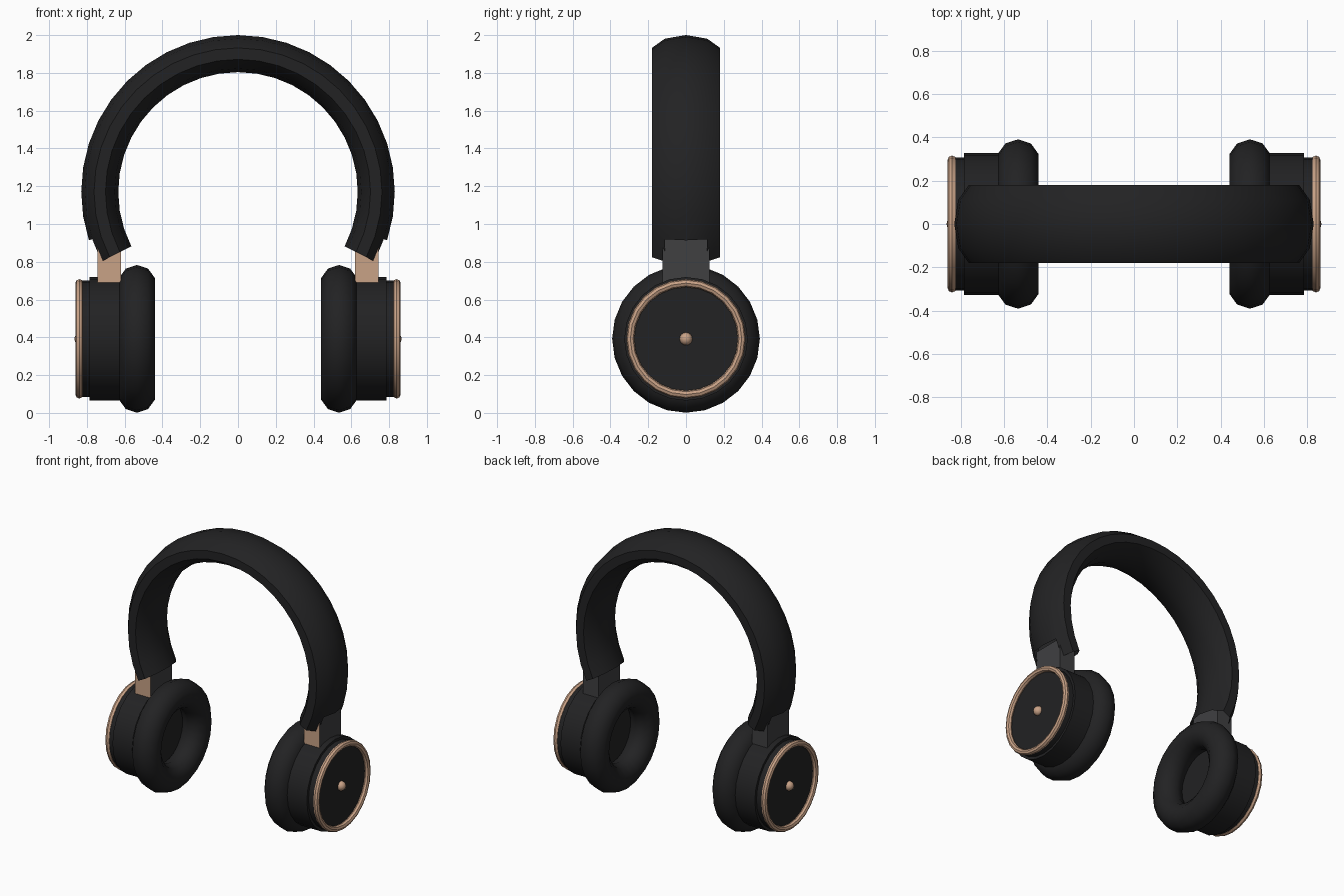
import bpy, bmesh
from math import sin, cos, pi, radians

if "Cube" in bpy.data.objects:
    bpy.data.objects.remove(bpy.data.objects["Cube"])


def material(name, rgb):
    m = bpy.data.materials.new(name)
    m.diffuse_color = (*rgb, 1)
    m.use_nodes = True
    m.node_tree.nodes["Principled BSDF"].inputs["Base Color"].default_value = m.diffuse_color
    return m


BLACK = material("matte_black", (0.016, 0.016, 0.017))
GREY = material("dark_grey", (0.05, 0.05, 0.053))
TAN = material("copper", (0.58, 0.36, 0.24))
CUP_Z = 0.392


def finish(name, bm, mats, smooth=True):
    bmesh.ops.recalc_face_normals(bm, faces=bm.faces)
    me = bpy.data.meshes.new(name)
    bm.to_mesh(me)
    bm.free()
    for m in mats:
        me.materials.append(m)
    ob = bpy.data.objects.new(name, me)
    bpy.context.collection.objects.link(ob)
    if smooth:
        bpy.ops.object.select_all(action='DESELECT')
        ob.select_set(True)
        bpy.context.view_layer.objects.active = ob
        bpy.ops.object.shade_smooth_by_angle(angle=radians(40))
    return ob


def lathe(name, profile, side, mat, closed=False, n=24):
    """Spin (x, radius) points about the cup's x axis; open profiles get end caps."""
    bm = bmesh.new()
    rings = [[bm.verts.new((side * x, r * cos(2 * pi * i / n), CUP_Z + r * sin(2 * pi * i / n)))
              for i in range(n)] for x, r in profile]
    pairs = list(zip(rings, rings[1:]))
    if closed:
        pairs.append((rings[-1], rings[0]))
    else:
        bm.faces.new(rings[0])
        bm.faces.new(rings[-1])
    for a, b in pairs:
        for i in range(n):
            j = (i + 1) % n
            bm.faces.new((a[i], a[j], b[j], b[i]))
    return finish(name, bm, [mat])


def circle(x, major, minor, n):
    return [(x + minor * cos(pi / 2 + 2 * pi * k / n), major + minor * sin(pi / 2 + 2 * pi * k / n))
            for k in range(n)]


# Headband: ten-sided oval swept along an arc, with an outer slot at each end
bm = bmesh.new()
SEG, SIDES = 26, 10
rings = []
for i in range(SEG + 1):
    a = radians(-27 + 9 * i)
    ring = []
    for k in range(SIDES):
        t = 2 * pi * k / SIDES
        r = 0.732 + 0.098 * cos(t)
        ring.append(bm.verts.new((r * cos(a), 0.19 * sin(t), 1.17 + r * sin(a))))
    rings.append(ring)
for i in range(SEG):
    for k in range(SIDES):
        if i in (0, SEG - 1) and k in (0, SIDES - 1):
            continue
        j = (k + 1) % SIDES
        bm.faces.new((rings[i][k], rings[i][j], rings[i + 1][j], rings[i + 1][k]))
finish("headband", bm, [BLACK])

for side, label in ((-1, "left"), (1, "right")):
    # Slider: grey block with a copper front face
    bm = bmesh.new()
    bmesh.ops.create_cube(bm, size=1)
    for v in bm.verts:
        v.co = (side * 0.6825 + v.co.x * 0.125, v.co.y * 0.248, 0.80 + v.co.z * 0.26)
    bm.normal_update()
    for f in bm.faces:
        f.material_index = 1 if f.normal.y < -0.5 else 0
    finish(label + "_slider", bm, [GREY, TAN], smooth=False)

    # Ear cup, cushion, outer plate and trim ring
    lathe(label + "_cup", [(0.60, 0.327), (0.785, 0.327)], side, BLACK)
    lathe(label + "_cushion", circle(0.535, 0.291, 0.1, 10), side, BLACK, closed=True)
    lathe(label + "_outer_plate", [(0.78, 0.308), (0.83, 0.308)], side, BLACK)
    lathe(label + "_trim_ring", circle(0.84, 0.295, 0.021, 8), side, TAN, closed=True)

    # Centre button
    bm = bmesh.new()
    bmesh.ops.create_uvsphere(bm, u_segments=12, v_segments=8, radius=0.034)
    bmesh.ops.translate(bm, verts=bm.verts, vec=(side * 0.832, 0, CUP_Z))
    finish(label + "_button", bm, [TAN])
